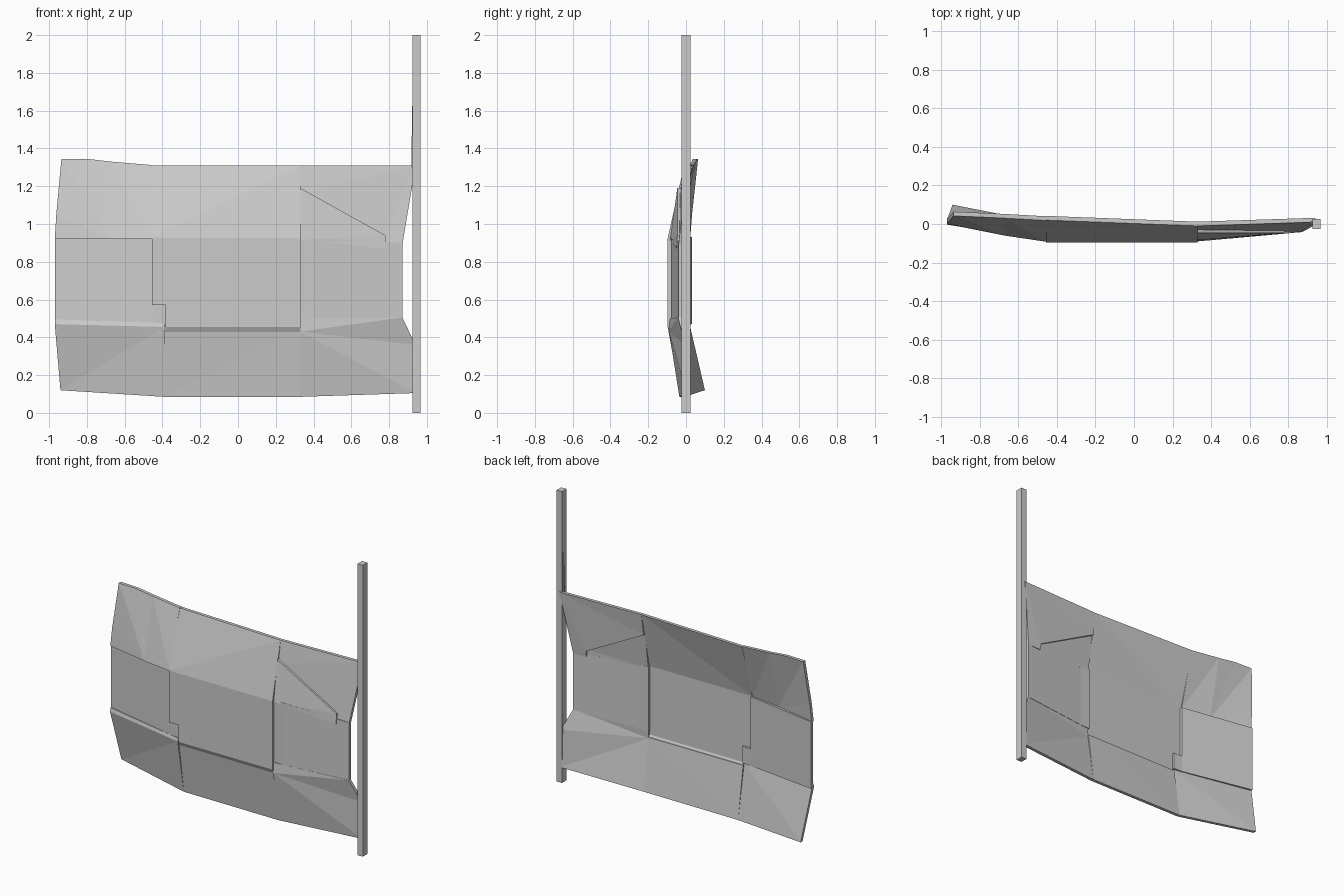
import bpy, bmesh

THICK = 0.022


def panel(name, pts, faces, thick=THICK):
    """Folded sheet from front-side points (x, y, z), thickened towards +y."""
    bm = bmesh.new()
    front = [bm.verts.new(p) for p in pts]
    for f in faces:
        bm.faces.new([front[i] for i in f])
    geo = bmesh.ops.extrude_face_region(bm, geom=bm.faces[:], use_keep_orig=True)
    moved = [g for g in geo["geom"] if isinstance(g, bmesh.types.BMVert)]
    bmesh.ops.translate(bm, verts=moved, vec=(0, thick, 0))
    bmesh.ops.recalc_face_normals(bm, faces=bm.faces[:])
    mesh = bpy.data.meshes.new(name)
    bm.to_mesh(mesh)
    bm.free()
    obj = bpy.data.objects.new(name, mesh)
    bpy.context.collection.objects.link(obj)
    return obj


# Pole
bpy.ops.mesh.primitive_cube_add(size=1, location=(0.945, 0, 1))
pole = bpy.context.object
pole.name = "pole"
pole.scale = (0.04, 0.05, 2)

# Thin tapered weld above the sheet
panel("pole_gusset", [(0.917, 0.0, 1.30), (0.93, 0.0, 1.30), (0.926, 0.0, 1.83)],
      [(0, 1, 2)], 0.015)

# Centre plate with lower-left notch and angled bottom lip
panel("centre_plate",
      [(-0.455, -0.097, 0.925), (0.33, -0.097, 0.925), (0.33, -0.097, 0.57),
       (-0.385, -0.097, 0.57), (-0.455, -0.097, 0.57), (-0.385, -0.097, 0.455),
       (0.33, -0.097, 0.455), (-0.385, -0.083, 0.427), (0.33, -0.083, 0.427)],
      [(0, 1, 2, 3, 4), (3, 2, 6, 5), (5, 6, 8, 7)])

# Upper middle plate
panel("upper_middle_plate",
      [(-0.455, 0.02, 1.31), (0.33, -0.01, 1.31), (0.33, -0.097, 0.925),
       (-0.455, -0.097, 0.925)],
      [(0, 1, 3), (1, 2, 3)])

# Lower middle plate tucked behind the lip
panel("lower_middle_plate",
      [(-0.39, -0.084, 0.44), (0.33, -0.084, 0.44), (0.33, -0.035, 0.085),
       (-0.39, -0.03, 0.085)],
      [(0, 1, 3), (1, 2, 3)])

# Upper left plate, creased along its diagonal and at the fold
panel("upper_left_plate",
      [(-0.935, 0.042, 1.345), (-0.80, 0.036, 1.345), (-0.67, 0.03, 1.33),
       (-0.455, 0.018, 1.312), (-0.455, -0.092, 0.92), (-0.67, -0.06, 0.92),
       (-0.97, 0.0, 0.92), (-0.962, 0.01, 1.05)],
      [(0, 7, 5), (7, 6, 5), (0, 5, 1), (1, 5, 2), (2, 5, 4), (2, 4, 3)])

# Middle left plate, set back from the centre
panel("middle_left_plate",
      [(-0.97, 0.01, 0.93), (-0.45, -0.08, 0.93), (-0.45, -0.08, 0.57),
       (-0.385, -0.083, 0.57), (-0.385, -0.083, 0.455), (-0.45, -0.08, 0.455),
       (-0.97, 0.01, 0.47)],
      [(0, 1, 2, 5, 6), (2, 3, 4, 5)])

# Lower left plate with its upper lip
panel("lower_left_plate",
      [(-0.97, 0.002, 0.495), (-0.39, -0.09, 0.475), (-0.97, -0.003, 0.47),
       (-0.39, -0.097, 0.455), (-0.94, 0.078, 0.12), (-0.39, -0.03, 0.085)],
      [(0, 1, 3, 2), (2, 3, 4), (3, 5, 4)])

# Middle right plate, set back from the centre
panel("middle_right_plate",
      [(0.325, -0.08, 0.925), (0.40, -0.079, 0.925), (0.87, -0.04, 0.90),
       (0.87, -0.04, 0.50), (0.40, -0.079, 0.485), (0.325, -0.08, 0.485)],
      [(0, 1, 4, 5), (1, 2, 3, 4)])

# Lower right plate, folded to the pole
panel("lower_right_plate",
      [(0.33, -0.085, 0.50), (0.87, -0.042, 0.505), (0.94, -0.005, 0.36),
       (0.94, 0.003, 0.105), (0.33, -0.035, 0.085), (0.33, -0.09, 0.43)],
      [(0, 1, 5), (1, 2, 5), (2, 3, 5), (3, 4, 5)])

# Upper right plate above the slanted step
panel("upper_right_plate",
      [(0.33, -0.01, 1.31), (0.94, 0.01, 1.31), (0.87, -0.04, 0.89),
       (0.77, -0.042, 0.89), (0.77, -0.036, 0.93), (0.33, -0.033, 1.16)],
      [(0, 1, 5), (1, 4, 5), (1, 2, 4), (2, 3, 4)])

# Slanted flap standing forward of the upper right plate
panel("slanted_flap",
      [(0.33, -0.046, 1.19), (0.78, -0.046, 0.94), (0.78, -0.05, 0.87),
       (0.33, -0.084, 0.915)],
      [(0, 1, 3), (1, 2, 3)])
